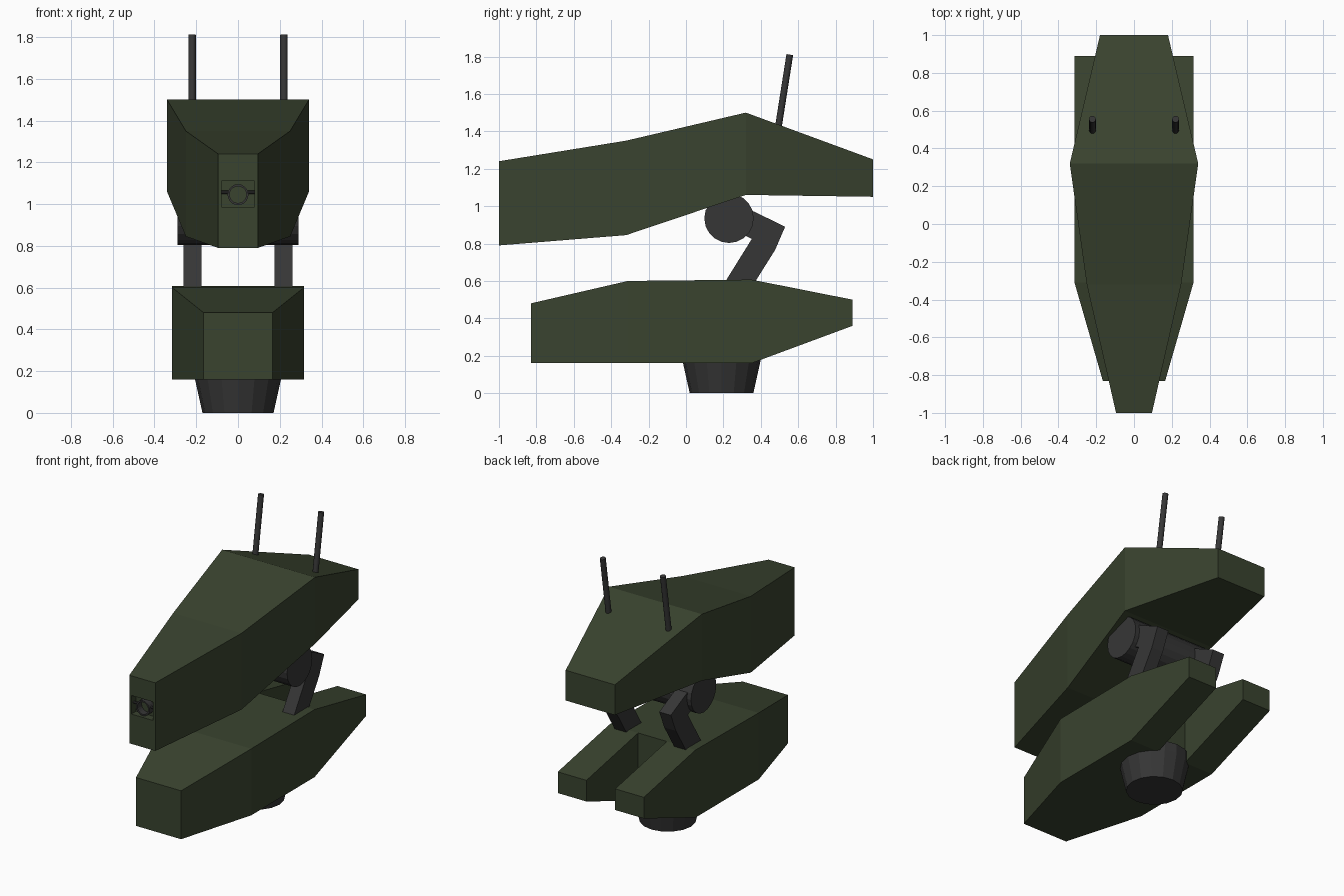
import bpy, bmesh, math
from mathutils import Vector

if "Cube" in bpy.data.objects:
    bpy.data.objects.remove(bpy.data.objects["Cube"])


def material(name, rgb):
    m = bpy.data.materials.new(name)
    m.diffuse_color = (*rgb, 1)
    m.use_nodes = True
    m.node_tree.nodes["Principled BSDF"].inputs["Base Color"].default_value = m.diffuse_color
    return m


GREEN = material("olive_green", (0.041, 0.056, 0.028))
GREY = material("dark_grey", (0.037, 0.037, 0.037))


def finish(name, bm, mat):
    bmesh.ops.recalc_face_normals(bm, faces=bm.faces)
    me = bpy.data.meshes.new(name)
    bm.to_mesh(me)
    bm.free()
    me.materials.append(mat)
    ob = bpy.data.objects.new(name, me)
    bpy.context.collection.objects.link(ob)
    return ob


def hull(sections, gaps=()):
    """Loft of (y, z_bottom, z_top, xs) sections; gaps lists absent (segment, strip) cells."""
    bm = bmesh.new()
    v = [[[bm.verts.new((x, y, z)) for z in (zb, zt)] for x in xs]
         for y, zb, zt, xs in sections]
    cells = {(i, j) for i in range(len(v) - 1) for j in range(len(v[0]) - 1)} - set(gaps)
    for i, j in cells:
        a, b, c, d = v[i][j], v[i][j + 1], v[i + 1][j + 1], v[i + 1][j]
        for k in (0, 1):
            bm.faces.new((a[k], b[k], c[k], d[k]))
        for (p, q), other in (((a, b), (i - 1, j)), ((b, c), (i, j + 1)),
                              ((c, d), (i + 1, j)), ((d, a), (i, j - 1))):
            if other not in cells:
                bm.faces.new((p[0], q[0], q[1], p[1]))
    for vert in [w for w in bm.verts if not w.link_faces]:
        bm.verts.remove(vert)
    bmesh.ops.recalc_face_normals(bm, faces=bm.faces)
    return bm


def rod(name, p, q, r1, r2, sides, mat, smooth=False):
    p, q = Vector(p), Vector(q)
    bm = bmesh.new()
    bmesh.ops.create_cone(bm, cap_ends=True, segments=sides, radius1=r1, radius2=r2,
                          depth=(q - p).length)
    bm.transform((q - p).to_track_quat('Z', 'Y').to_matrix().to_4x4())
    bmesh.ops.translate(bm, verts=bm.verts, vec=(p + q) / 2)
    if smooth:
        for f in bm.faces:
            f.smooth = len(f.verts) == 4
    ob = finish(name, bm, mat)
    if smooth:
        for e in ob.data.edges:
            e.use_edge_sharp = any(len(f.vertices) > 4 and set(e.vertices) <= set(f.vertices)
                                   for f in ob.data.polygons)
    return ob


# Upper body with a recessed gun port in its nose
bm = hull([(y, zb, zt, (-w, w)) for y, zb, zt, w in (
    (-1.0, 0.79, 1.24, 0.095), (-0.32, 0.845, 1.35, 0.25),
    (0.32, 1.06, 1.50, 0.34), (1.0, 1.05, 1.25, 0.18))])
nose = min(bm.faces, key=lambda f: f.calc_center_median().y)
bmesh.ops.inset_individual(bm, faces=[nose], thickness=0.01)
for v in nose.verts:
    v.co.x = math.copysign(0.08, v.co.x)
    v.co.z = 1.11 if v.co.z > 1.0 else 0.987
ext = bmesh.ops.extrude_discrete_faces(bm, faces=[nose])
for v in ext["faces"][0].verts:
    v.co.y += 0.05
finish("upper_body", bm, GREEN)

# Lower body with two rear prongs
G = 0.105
finish("lower_body", hull([
    (-0.83, 0.16, 0.48, (-0.165, -0.055, 0.055, 0.165)),
    (-0.31, 0.16, 0.60, (-0.315, -G, G, 0.315)),
    (0.35, 0.16, 0.607, (-0.315, -G, G, 0.315)),
    (0.89, 0.36, 0.50, (-0.315, -G, G, 0.315))], gaps=[(2, 1)]), GREEN)

# Turned mount under the lower body
rod("base_mount", (0, 0.19, 0), (0, 0.19, 0.17), 0.17, 0.208, 16, GREY)
rod("base_collar", (0, 0.19, 0.17), (0, 0.19, 0.23), 0.208, 0.208, 16, GREY)

# Pivot drum and bent support arms
rod("pivot_drum", (-0.29, 0.23, 0.935), (0.29, 0.23, 0.935), 0.132, 0.132, 20, GREY)
ARM = [(0.25, 1.02), (0.37, 0.968), (0.53, 0.89), (0.477, 0.767), (0.335, 0.54),
       (0.175, 0.54), (0.352, 0.825), (0.20, 0.90)]
for side, s in (("left", -1), ("right", 1)):
    bm = bmesh.new()
    f = bm.faces.new([bm.verts.new((s * 0.175, y, z)) for y, z in ARM])
    geo = bmesh.ops.extrude_face_region(bm, geom=[f])["geom"]
    bmesh.ops.translate(bm, verts=[g for g in geo if isinstance(g, bmesh.types.BMVert)],
                        vec=(s * 0.085, 0, 0))
    finish(side + "_support_arm", bm, GREY)
    # Antenna
    rod(side + "_antenna", (s * 0.22, 0.487, 1.38), (s * 0.22, 0.555, 1.81),
        0.018, 0.018, 12, GREY, smooth=True)

# Gun barrel: hollow tube in the port, held by a cross bar
bm = bmesh.new()
N = 20
rings = [[bm.verts.new((r * math.cos(2 * math.pi * k / N), y,
                        1.045 + r * math.sin(2 * math.pi * k / N))) for k in range(N)]
         for r, y in ((0.05, -0.95), (0.05, -0.995), (0.04, -0.995), (0.04, -0.95))]
for a in range(4):
    p, q = rings[a], rings[(a + 1) % 4]
    for k in range(N):
        bm.faces.new((p[k], p[(k + 1) % N], q[(k + 1) % N], q[k]))
finish("gun_barrel", bm, GREY)
for s in (-1, 1):
    rod("barrel_bar", (s * 0.048, -0.975, 1.057), (s * 0.08, -0.975, 1.057),
        0.008, 0.008, 8, GREY)
